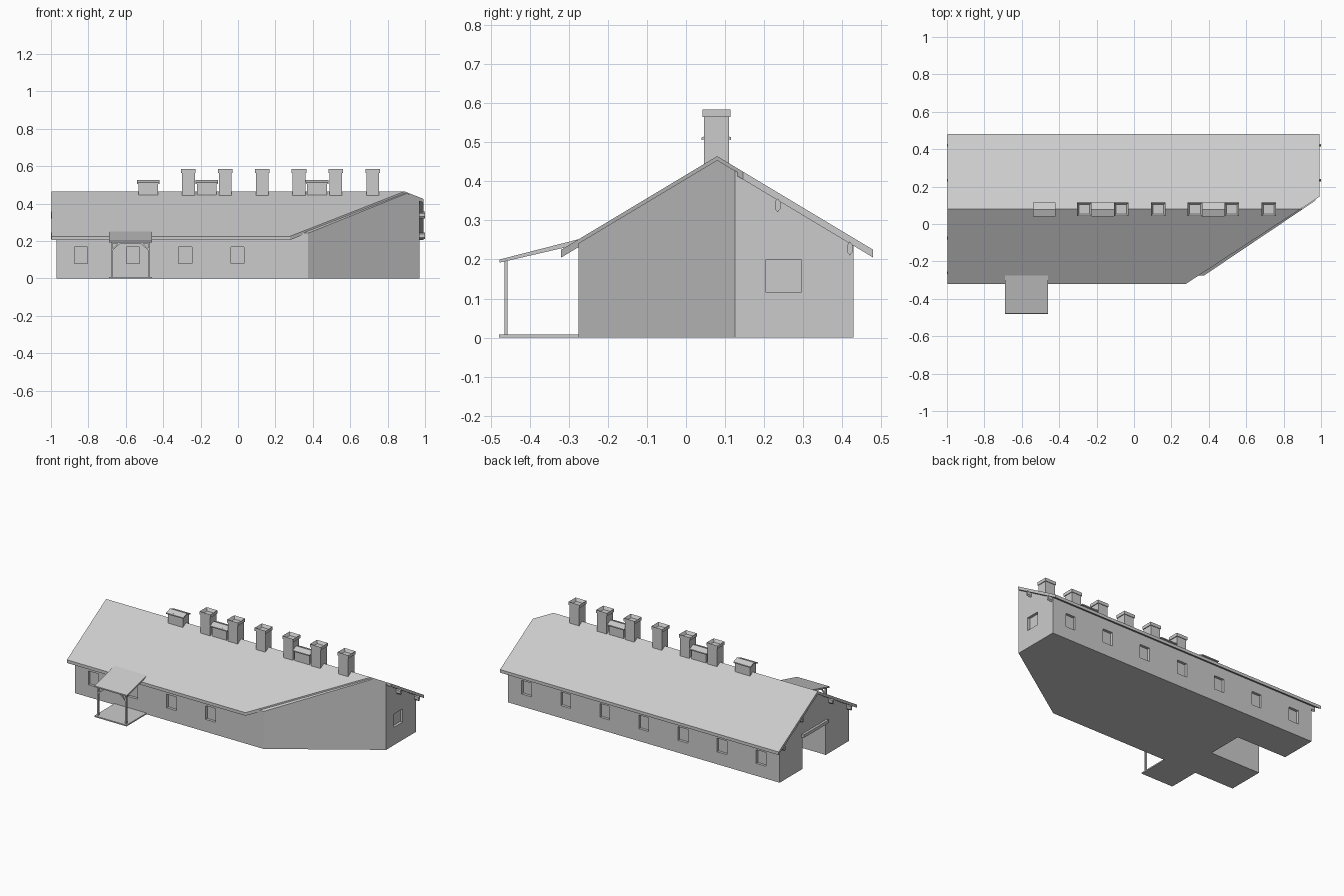
import bpy, bmesh, math
from mathutils import Vector

if "Cube" in bpy.data.objects:
    bpy.data.objects.remove(bpy.data.objects["Cube"])

RIDGE_Y, RIDGE_Z, SLOPE = 0.08, 0.465, 0.6


def roof_z(y):
    return RIDGE_Z - abs(y - RIDGE_Y) * SLOPE


def finish(name, bm):
    bmesh.ops.recalc_face_normals(bm, faces=bm.faces)
    me = bpy.data.meshes.new(name)
    bm.to_mesh(me)
    bm.free()
    ob = bpy.data.objects.new(name, me)
    bpy.context.collection.objects.link(ob)
    return ob


def add_prism(bm, profile, x0, x1):
    """Extrude a (y, z) profile along x."""
    face = bm.faces.new([bm.verts.new((x0, y, z)) for y, z in profile])
    out = bmesh.ops.extrude_face_region(bm, geom=[face])
    verts = [v for v in out["geom"] if isinstance(v, bmesh.types.BMVert)]
    bmesh.ops.translate(bm, verts=verts, vec=(x1 - x0, 0, 0))


def add_box(bm, x0, x1, y0, y1, z0, z1):
    add_prism(bm, [(y0, z0), (y1, z0), (y1, z1), (y0, z1)], x0, x1)


def slice_corner(bm, a, b):
    """Remove everything outside the vertical plane through a and b, cap it."""
    d = Vector((b[0] - a[0], b[1] - a[1], 0))
    bmesh.ops.recalc_face_normals(bm, faces=bm.faces)
    res = bmesh.ops.bisect_plane(
        bm, geom=bm.verts[:] + bm.edges[:] + bm.faces[:],
        plane_co=(a[0], a[1], 0), plane_no=(d.y, -d.x, 0), clear_outer=True)
    edges = [e for e in res["geom_cut"] if isinstance(e, bmesh.types.BMEdge)]
    bmesh.ops.holes_fill(bm, edges=edges, sides=0)


# Walls with the angled front right corner
bm = bmesh.new()
drop = 0.01
add_prism(bm, [(-0.275, 0), (0.43, 0), (0.43, roof_z(0.43) - drop),
               (RIDGE_Y, RIDGE_Z - drop), (-0.275, roof_z(-0.275) - drop)], -0.97, 0.97)
slice_corner(bm, (0.375, -0.275), (0.97, 0.125))
walls = finish("walls", bm)

# Window recesses and the recessed entry on the left end
bm = bmesh.new()
for i in range(-3, 4):
    x = i * 0.279
    add_box(bm, x - 0.035, x + 0.035, 0.413, 0.46, 0.08, 0.168)
    if i <= 0:
        add_box(bm, x - 0.038, x + 0.032, -0.3, -0.258, 0.08, 0.168)
add_box(bm, 0.953, 1.0, 0.205, 0.295, 0.115, 0.2)
add_box(bm, -1.0, -0.615, -0.04, 0.195, -0.05, 0.21)
cutter = finish("opening_cutter", bm)
cutter.hide_render = True
cutter.hide_set(True)
mod = walls.modifiers.new("openings", "BOOLEAN")
mod.operation, mod.solver, mod.object = "DIFFERENCE", "EXACT", cutter

# Gable roof
bm = bmesh.new()
t = 0.02
add_prism(bm, [(-0.32, roof_z(-0.32)), (RIDGE_Y, RIDGE_Z), (0.48, roof_z(0.48)),
               (0.48, roof_z(0.48) - t), (RIDGE_Y, RIDGE_Z - t),
               (-0.32, roof_z(-0.32) - t)], -0.998, 0.992)
slice_corner(bm, (0.285, -0.315), (0.99, 0.145))
finish("roof", bm)

# Hexagonal purlin ends under the gable overhangs
bm = bmesh.new()
for y, sides in ((0.235, (-1, 1)), (0.42, (-1, 1)), (-0.075, (-1,)), (-0.26, (-1,))):
    zc = roof_z(y) - t - 0.013
    ring = [(y + 0.008 * math.cos(a), zc + 0.018 * math.sin(a))
            for a in (math.pi / 6 + k * math.pi / 3 for k in range(6))]
    for s in sides:
        add_prism(bm, ring, s * 0.95, s * 1.0)
finish("purlin_ends", bm)

# Door rail over the entry
bm = bmesh.new()
add_box(bm, -0.985, -0.965, -0.05, 0.205, 0.207, 0.227)
finish("entry_rail", bm)

# Tall chimneys with a wider rim and hollow flue
for i in range(6):
    x, y = -0.265 + i * 0.197, 0.078
    bm = bmesh.new()
    add_box(bm, x - 0.034, x + 0.034, y - 0.032, y + 0.032, 0.40, 0.567)
    add_box(bm, x - 0.039, x + 0.039, y - 0.036, y + 0.036, 0.565, 0.585)
    bm.faces.ensure_lookup_table()
    top = max(bm.faces, key=lambda f: f.calc_center_median().z)
    bmesh.ops.recalc_face_normals(bm, faces=bm.faces)
    bmesh.ops.inset_region(bm, faces=[top], thickness=0.015)
    bmesh.ops.translate(bm, verts=top.verts[:], vec=(0, 0, -0.018))
    finish("chimney", bm)

# Low ridge vents with small gabled caps
for x in (-0.48, -0.167, 0.423):
    bm = bmesh.new()
    add_box(bm, x - 0.053, x + 0.053, 0.048, 0.108, 0.40, 0.516)
    add_prism(bm, [(0.04, 0.506), (0.04, 0.513), (0.078, 0.527), (0.116, 0.513),
                   (0.116, 0.506), (0.078, 0.519)], x - 0.061, x + 0.061)
    finish("ridge_vent", bm)

# Porch: floor, sloping roof, posts, beam and braces
PX = -0.575
bm = bmesh.new()
add_box(bm, PX - 0.115, PX + 0.115, -0.48, -0.27, 0, 0.008)
finish("porch_floor", bm)
bm = bmesh.new()
add_prism(bm, [(-0.478, 0.192), (-0.478, 0.2), (-0.275, 0.252), (-0.27, 0.24)],
          PX - 0.116, PX + 0.116)
finish("porch_roof", bm)
bm = bmesh.new()
add_box(bm, PX - 0.105, PX + 0.105, -0.465, -0.457, 0.188, 0.197)
for s in (-1, 1):
    xs = PX + s * 0.1
    add_box(bm, xs - 0.005, xs + 0.005, -0.465, -0.457, 0.005, 0.195)
    # diagonal brace beside the post
    corners = [(xs, 0.143), (xs, 0.153), (xs - s * 0.04, 0.194), (xs - s * 0.034, 0.188)]
    pts = [(xs, 0.144), (xs, 0.154), (xs - s * 0.04, 0.194), (xs - s * 0.048, 0.19)]
    face = bm.faces.new([bm.verts.new((x, -0.464, z)) for x, z in
                         (pts[0], pts[1], pts[2], pts[3])])
    out = bmesh.ops.extrude_face_region(bm, geom=[face])
    bmesh.ops.translate(bm, vec=(0, 0.006, 0), verts=[
        v for v in out["geom"] if isinstance(v, bmesh.types.BMVert)])
finish("porch_frame", bm)
